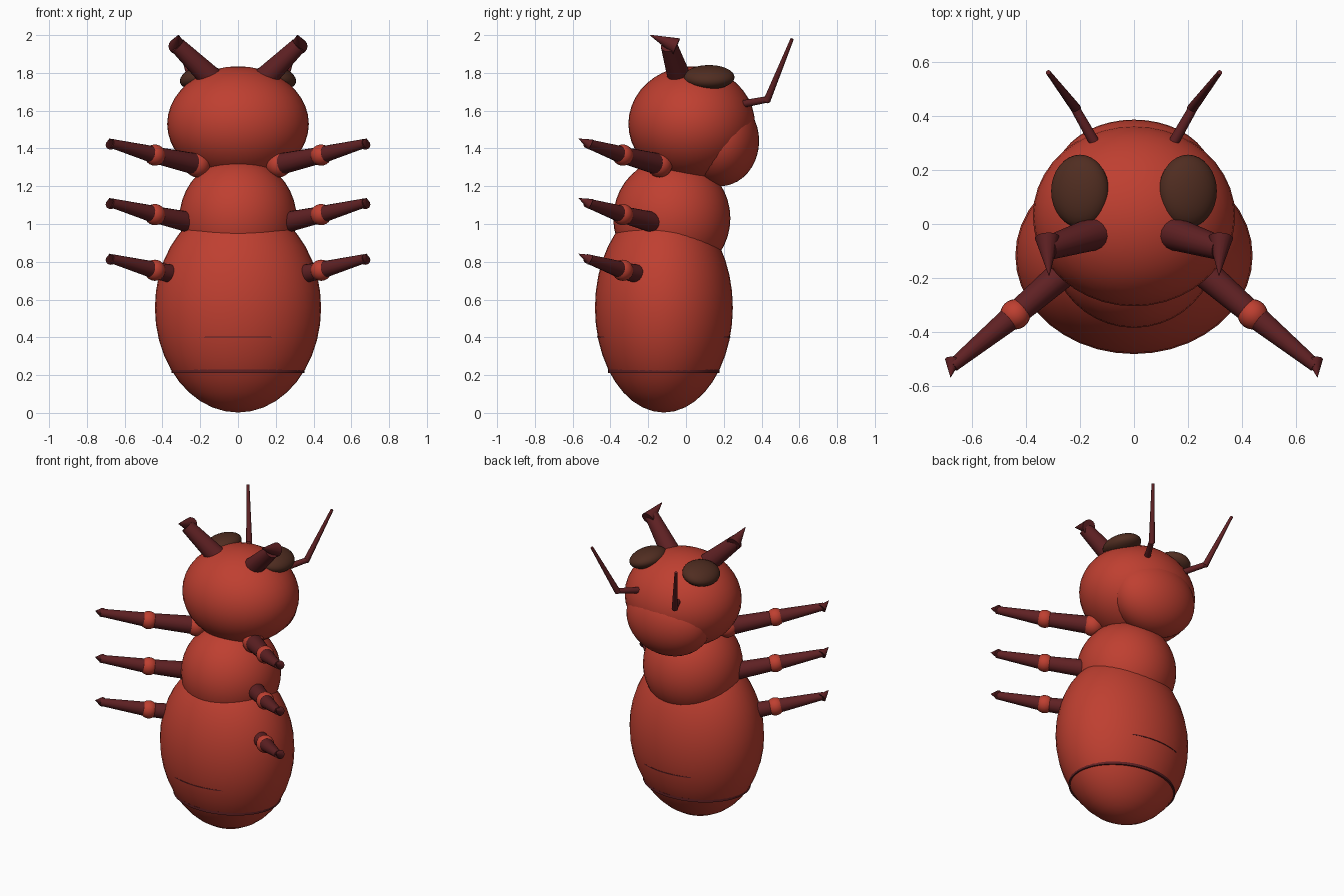
import bpy, math
from mathutils import Vector

if "Cube" in bpy.data.objects:
    bpy.data.objects.remove(bpy.data.objects["Cube"])


def material(name, rgb):
    m = bpy.data.materials.new(name)
    m.diffuse_color = (*rgb, 1)
    m.use_nodes = True
    m.node_tree.nodes["Principled BSDF"].inputs["Base Color"].default_value = m.diffuse_color
    return m


RED = material("ant red", (0.52, 0.05, 0.03))
DARK = material("dark maroon", (0.115, 0.015, 0.017))
BROWN = material("eye brown", (0.08, 0.026, 0.015))


def finish(name, mat):
    ob = bpy.context.object
    ob.name = name
    ob.data.materials.append(mat)
    bpy.ops.object.transform_apply(location=False, rotation=True, scale=True)
    bpy.ops.object.shade_smooth_by_angle(angle=math.radians(40))
    return ob


def ellipsoid(name, loc, radii, mat, roll=0, seg=40):
    bpy.ops.mesh.primitive_uv_sphere_add(segments=seg, ring_count=seg // 2, radius=1,
                                         location=loc, rotation=(0, roll, 0))
    bpy.context.object.scale = radii
    return finish(name, mat)


def limb(name, a, b, r1, r2, mat=DARK, seg=16):
    # tapered tube between two points
    a, b = Vector(a), Vector(b)
    d = b - a
    bpy.ops.mesh.primitive_cone_add(vertices=seg, radius1=r1, radius2=r2, depth=d.length,
                                    location=(a + b) / 2,
                                    rotation=d.to_track_quat('Z', 'Y').to_euler())
    return finish(name, mat)


def band(name, z, rx, ry, thick):
    bpy.ops.mesh.primitive_cylinder_add(vertices=48, radius=1, depth=1, location=(0, -0.117, z))
    bpy.context.object.scale = (rx, ry, thick)
    return finish(name, DARK)


# Body
ellipsoid("abdomen", (0, -0.117, 0.557), (0.44, 0.365, 0.555), RED)
ellipsoid("thorax", (0, -0.075, 1.03), (0.31, 0.31, 0.32), RED)
ellipsoid("head", (0, 0.03, 1.53), (0.375, 0.335, 0.305), RED)
ellipsoid("jaw", (0, 0.18, 1.44), (0.29, 0.207, 0.24), RED)

# Abdomen stripes
band("lower_abdomen_band", 0.22, 0.352, 0.295, 0.018)
band("upper_abdomen_band", 0.402, 0.405, 0.353, 0.006)

for s, side in ((1, "right"), (-1, "left")):
    def P(x, y, z):
        return (s * x, y, z)

    # Eyes
    ellipsoid(side + "_eye", P(0.2, 0.122, 1.777), (0.11, 0.135, 0.06), BROWN, s * 0.26, 32)

    # Stubby raised limbs on top of the head
    limb(side + "_head_limb", P(0.13, -0.03, 1.76), P(0.32, -0.09, 1.945), 0.064, 0.044)
    limb(side + "_head_claw", P(0.322, -0.05, 1.94), P(0.315, -0.19, 2.0), 0.046, 0.002)

    # Bent feelers
    limb(side + "_feeler_base", P(0.145, 0.3, 1.635), P(0.22, 0.432, 1.66), 0.02, 0.017)
    limb(side + "_feeler_tip", P(0.215, 0.428, 1.652), P(0.318, 0.562, 1.98), 0.019, 0.009)
    ellipsoid(side + "_feeler_elbow", P(0.218, 0.43, 1.657), (0.018,) * 3, DARK, seg=12)

    # Three legs per side
    for z, row in ((1.365, "upper"), (1.05, "middle"), (0.755, "lower")):
        n = f"{side}_{row}_leg"
        hip, knee, foot = P(0.215, -0.14, z - 0.05), P(0.44, -0.335, z), P(0.672, -0.525, z + 0.062)
        ellipsoid(n + "_hip", hip, (0.068,) * 3, RED, seg=24)
        limb(n + "_thigh", hip, knee, 0.058, 0.044)
        ellipsoid(n + "_knee", knee, (0.056,) * 3, RED, seg=24)
        limb(n + "_shin", knee, foot, 0.046, 0.024)
        limb(n + "_claw", P(0.672, -0.505, z + 0.055), P(0.68, -0.568, z + 0.087), 0.029, 0.001)
